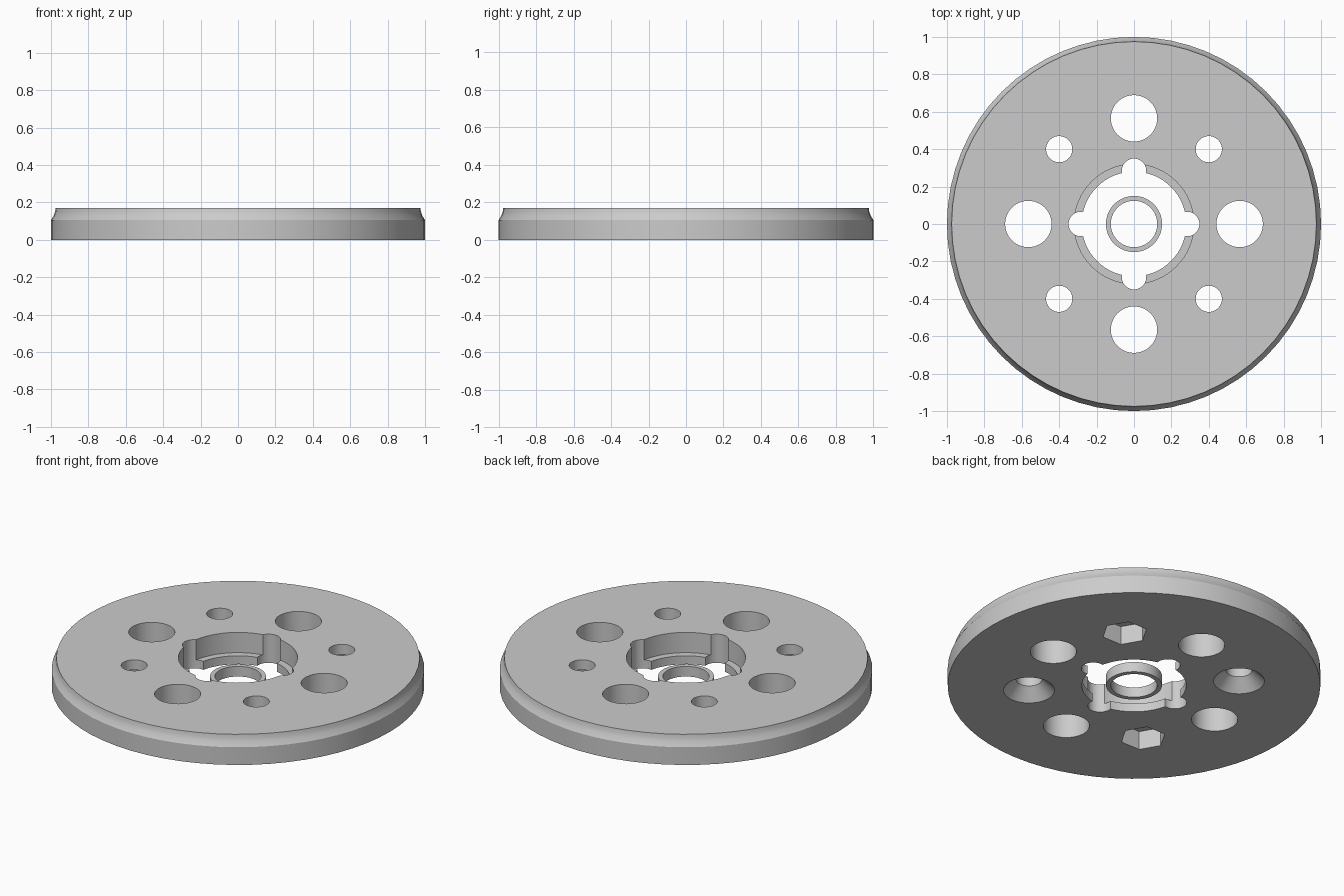
import bpy, bmesh
from math import sin, cos, pi

if "Cube" in bpy.data.objects:
    bpy.data.objects.remove(bpy.data.objects["Cube"])

grey = bpy.data.materials.new("plain_grey")
grey.use_nodes = True
grey.diffuse_color = (0.6, 0.6, 0.6, 1)
grey.node_tree.nodes["Principled BSDF"].inputs["Base Color"].default_value = (0.6, 0.6, 0.6, 1)


def lathe(name, profile, x=0, y=0, sides=64, closed=False):
    """Spin (radius, z) points into a solid; closed makes a ring with a bore."""
    bm = bmesh.new()
    rings = []
    for r, z in profile:
        rings.append([bm.verts.new((x + r * cos(2 * pi * i / sides),
                                    y + r * sin(2 * pi * i / sides), z))
                      for i in range(sides)])
    pairs = list(zip(rings, rings[1:]))
    if closed:
        pairs.append((rings[-1], rings[0]))
    else:
        bm.faces.new(rings[0][::-1])
        bm.faces.new(rings[-1])
    for a, b in pairs:
        for i in range(sides):
            j = (i + 1) % sides
            bm.faces.new((a[i], a[j], b[j], b[i]))
    bmesh.ops.recalc_face_normals(bm, faces=bm.faces)
    mesh = bpy.data.meshes.new(name)
    bm.to_mesh(mesh)
    bm.free()
    mesh.materials.append(grey)
    obj = bpy.data.objects.new(name, mesh)
    bpy.context.collection.objects.link(obj)
    return obj


def cut(target, cutter):
    mod = target.modifiers.new("cut", "BOOLEAN")
    mod.operation = "DIFFERENCE"
    mod.solver = "EXACT"
    mod.object = cutter
    graph = bpy.context.evaluated_depsgraph_get()
    mesh = bpy.data.meshes.new_from_object(target.evaluated_get(graph))
    target.modifiers.clear()
    target.data = mesh
    bpy.data.objects.remove(cutter)


LOW, HIGH = -0.1, 0.3


def drill(target, radius, x, y, sides=48):
    cut(target, lathe("drill", [(radius, LOW), (radius, HIGH)], x, y, sides))


# Disc with a hollowed upper rim
disc = lathe("disc", [(1, 0), (1, 0.105), (0.985, 0.13), (0.978, 0.15), (0.975, 0.17)])

# Stepped centre opening
cut(disc, lathe("opening", [(0.28, LOW), (0.28, 0.05), (0.32, 0.05), (0.32, HIGH)]))

# Notches and large holes on the axes
for dx, dy in ((1, 0), (0, 1), (-1, 0), (0, -1)):
    drill(disc, 0.065, 0.285 * dx, 0.285 * dy, 32)
    drill(disc, 0.124, 0.565 * dx, 0.565 * dy)

# Screw holes on the diagonals: nut pockets on one, countersinks on the other
for s in (1, -1):
    drill(disc, 0.07, 0.4 * s, 0.4 * s)
    cut(disc, lathe("nut_pocket", [(0.123, LOW), (0.123, 0.11)], 0.4 * s, 0.4 * s, 6))
    cut(disc, lathe("countersink", [(0.137, LOW), (0.137, 0), (0.07, 0.067), (0.07, HIGH)],
                    0.4 * s, -0.4 * s, 48))

# Loose ring in the centre
ring = lathe("centre_ring", [(0.15, 0), (0.15, 0.06), (0.124, 0.06), (0.124, 0)], closed=True)

# Smooth round walls, sharp edges
bpy.ops.object.select_all(action="DESELECT")
for obj in (disc, ring):
    obj.select_set(True)
bpy.context.view_layer.objects.active = disc
bpy.ops.object.shade_smooth_by_angle(angle=pi / 7)
